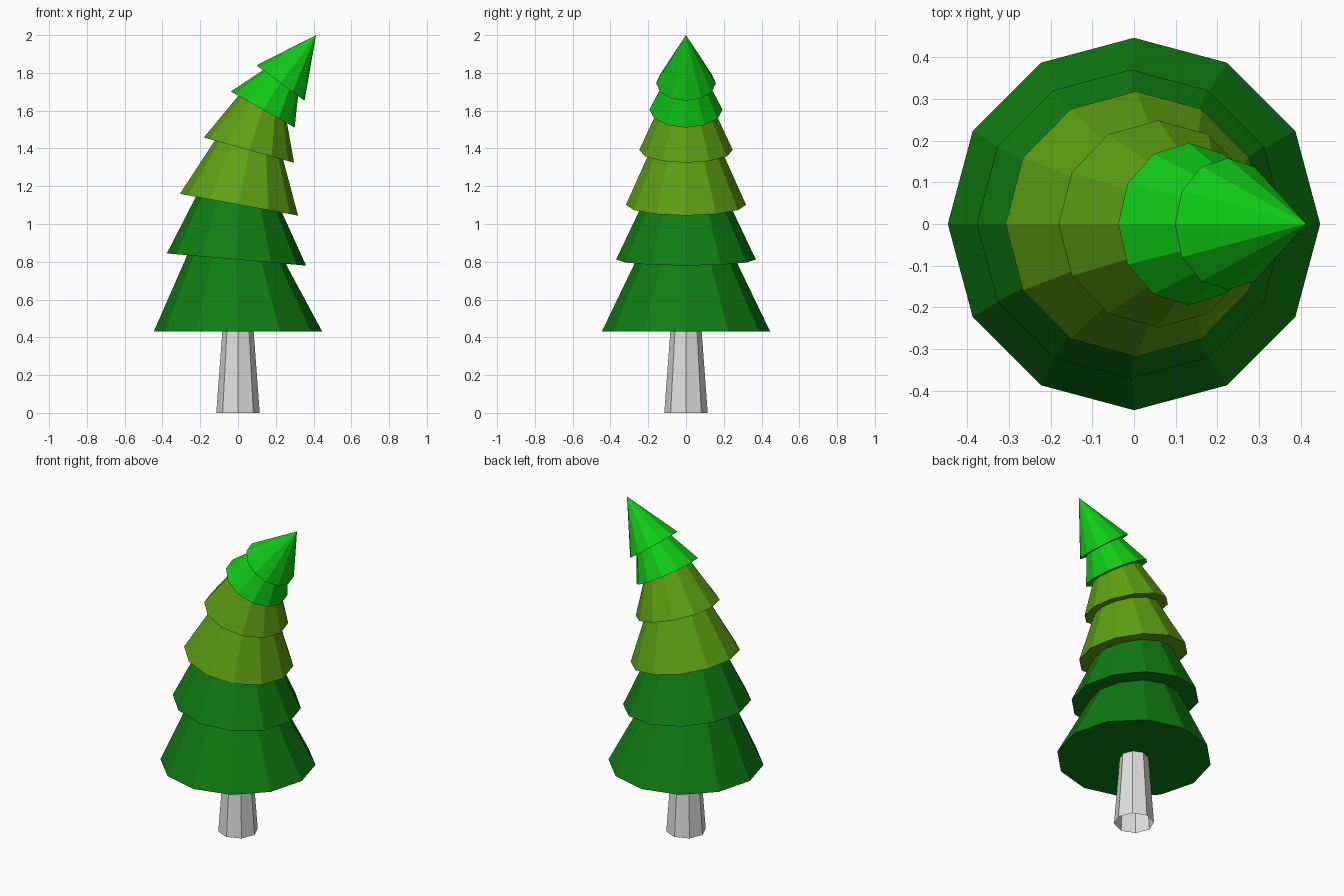
import bpy, bmesh, math
from mathutils import Matrix, Vector

if "Cube" in bpy.data.objects:
    bpy.data.objects.remove(bpy.data.objects["Cube"])


def material(name, rgb):
    m = bpy.data.materials.new(name)
    m.diffuse_color = (*rgb, 1)
    m.use_nodes = True
    m.node_tree.nodes["Principled BSDF"].inputs["Base Color"].default_value = m.diffuse_color
    return m


grey = material("trunk grey", (0.75, 0.75, 0.75))
dark = material("dark green", (0.005, 0.20, 0.006))
olive = material("olive green", (0.11, 0.35, 0.006))
bright = material("bright green", (0.005, 0.59, 0.008))


def ring(bm, x, z, radius, tilt, sides):
    """Regular polygon centred at (x, 0, z), leaning towards +x by tilt degrees."""
    rot = Matrix.Rotation(math.radians(tilt), 3, 'Y')
    return [bm.verts.new(Vector((x, 0, z)) + rot @ Vector(
        (radius * math.cos(a), radius * math.sin(a), 0)))
        for a in (math.tau * i / sides for i in range(sides))]


def bridge(bm, lower, upper):
    n = len(lower)
    for i in range(n):
        j = (i + 1) % n
        bm.faces.new((lower[i], lower[j], upper[j], upper[i]))


def finish(bm, name, mat):
    me = bpy.data.meshes.new(name)
    bm.to_mesh(me)
    bm.free()
    me.materials.append(mat)
    bpy.context.collection.objects.link(bpy.data.objects.new(name, me))


# Trunk: tapered eight-sided tube
bm = bmesh.new()
bridge(bm, ring(bm, 0, 0, 0.115, 0, 8), ring(bm, 0, 0.43, 0.083, 0, 8))
finish(bm, "trunk", grey)

# Branch tiers: x, z, skirt radius, tilt, radius where it meets the tier above
tiers = [
    (0.0, 0.43, 0.446, 0, 0.262, dark),
    (-0.008, 0.812, 0.370, 5, 0.232, dark),
    (0.005, 1.102, 0.318, 10.4, 0.188, olive),
    (0.058, 1.391, 0.248, 15.6, 0.148, olive),
    (0.131, 1.606, 0.194, 29.5, 0.115, bright),
    (0.225, 1.746, 0.158, 36.3, 0, bright),
]
for k, (x, z, r, tilt, top_r, mat) in enumerate(tiers):
    bm = bmesh.new()
    skirt = ring(bm, x, z, r, tilt, 12)
    # underside: full disc on the lowest tier, a ring on the others
    if k == 0:
        bm.faces.new(skirt[::-1])
    else:
        bridge(bm, ring(bm, x, z, tiers[k - 1][4], tilt, 12), skirt)
    # sides: up to the next tier, or to the tip
    if top_r:
        nx, nz, _, ntilt = tiers[k + 1][:4]
        bridge(bm, skirt, ring(bm, nx, nz, top_r, ntilt, 12))
    else:
        tip = bm.verts.new((0.413, 0, 2.0))
        for i in range(12):
            bm.faces.new((skirt[i], skirt[(i + 1) % 12], tip))
    if k:
        # underside rings face down, away from the sides
        for f in bm.faces[:] if hasattr(bm.faces, "ensure_lookup_table") and not bm.faces.ensure_lookup_table() else []:
            if f.index < 12:
                f.normal_update()
                if f.normal.z > 0:
                    f.normal_flip()
    bm.faces.index_update()
    finish(bm, f"branch_tier_{k + 1}", mat)
